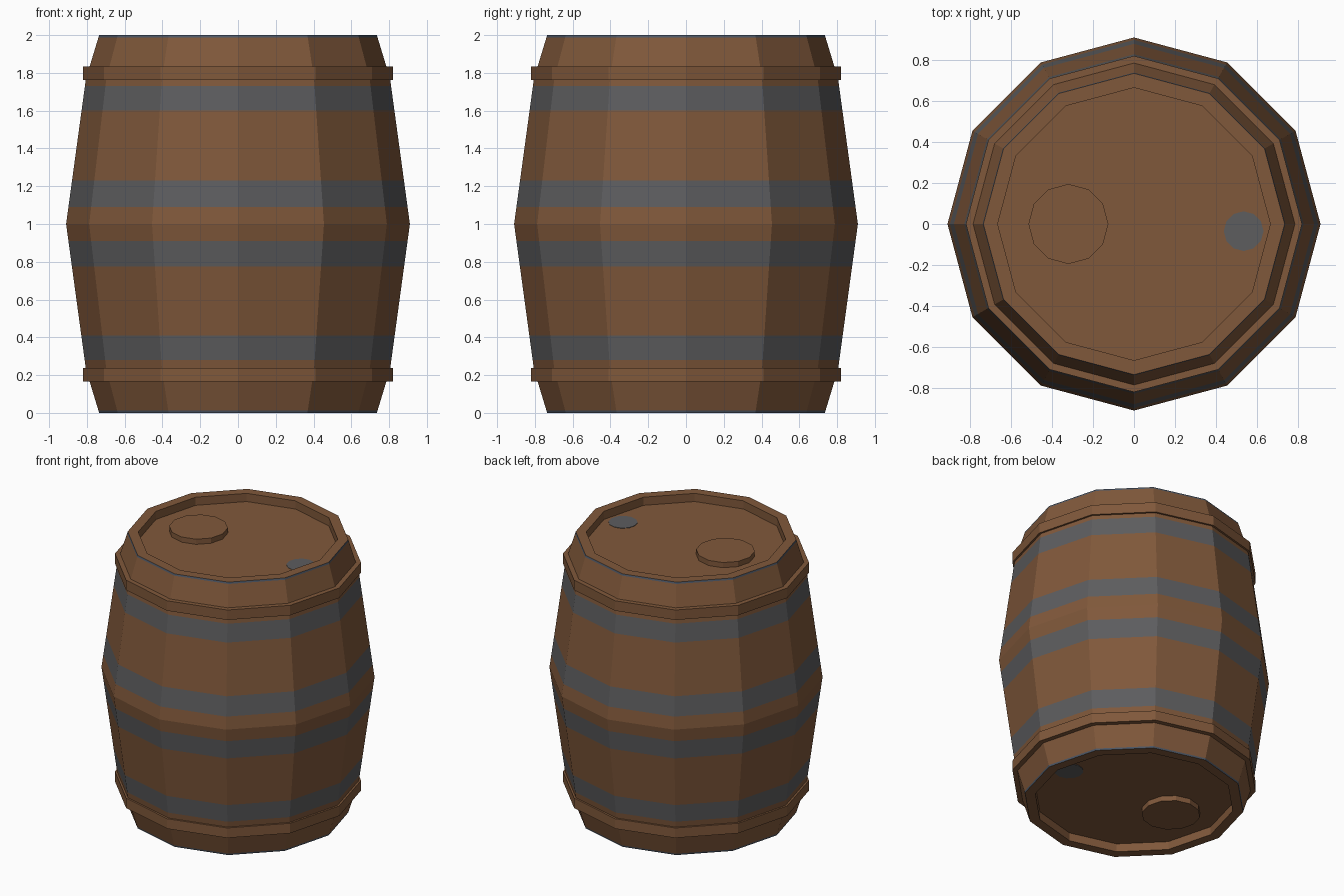
import bpy, bmesh, math

if "Cube" in bpy.data.objects:
    bpy.data.objects.remove(bpy.data.objects["Cube"])


def material(name, rgb):
    m = bpy.data.materials.new(name)
    m.diffuse_color = (*rgb, 1)
    m.use_nodes = True
    m.node_tree.nodes["Principled BSDF"].inputs["Base Color"].default_value = m.diffuse_color
    return m


MATS = [material("brown wood", (0.216, 0.098, 0.043)),
        material("grey metal", (0.109, 0.109, 0.113)),
        material("blue grey edge", (0.075, 0.095, 0.13))]
SIDES = 12
BANDS = [(0.28, 0.41), (0.775, 0.91), (1.09, 1.23), (1.60, 1.73)]


def lathe(name, profile, centre=(0, 0), closed=False, rule=None):
    """Revolve (radius, z) points into flat sides; cap both ends unless closed."""
    bm = bmesh.new()
    rings = []
    for r, z in profile:
        rings.append([bm.verts.new((centre[0] + r * math.cos(math.tau * i / SIDES),
                                    centre[1] + r * math.sin(math.tau * i / SIDES), z))
                      for i in range(SIDES)])
    pairs = list(zip(rings, rings[1:]))
    if closed:
        pairs.append((rings[-1], rings[0]))
    else:
        bm.faces.new(rings[0])
        bm.faces.new(rings[-1])
    for a, b in pairs:
        for i in range(SIDES):
            j = (i + 1) % SIDES
            bm.faces.new((a[i], a[j], b[j], b[i]))
    bmesh.ops.recalc_face_normals(bm, faces=bm.faces[:])
    if rule:
        for f in bm.faces:
            f.material_index = rule(f.calc_center_median(), f.normal)
    mesh = bpy.data.meshes.new(name)
    bm.to_mesh(mesh)
    bm.free()
    for m in MATS:
        mesh.materials.append(m)
    ob = bpy.data.objects.new(name, mesh)
    bpy.context.collection.objects.link(ob)
    return ob


def radius(z):
    """Outer barrel radius at height z, symmetric about the middle."""
    d = abs(z - 1)
    return 0.91 - 0.105 * d / 0.77 if d < 0.77 else 0.805 - 0.07 * (d - 0.77) / 0.23


def body_colour(c, n):
    if math.hypot(c.x, c.y) < 0.7 or abs(n.z) > 0.9:
        return 0
    if abs(c.z - 1) > 0.988:
        return 2
    return int(any(a < c.z < b for a, b in BANDS))


# Barrel body with recessed heads, cut at every colour change
levels = sorted([0, 0.012, 0.23, 1, 1.77, 1.988, 2] + [z for band in BANDS for z in band])
LID = 0.06
profile = ([(0.665, LID), (0.665, 0)] + [(radius(z), z) for z in levels]
           + [(0.665, 2), (0.665, 2 - LID)])
lathe("barrel_body", profile, rule=body_colour)

# Parts repeated at both ends
for end, flip in (("top", lambda z: z), ("bottom", lambda z: 2 - z)):
    lathe(end + "_hoop", [(r, flip(z)) for r, z in
                          ((0.77, 1.762), (0.82, 1.762), (0.82, 1.835), (0.77, 1.835))], closed=True)
    lathe(end + "_plug", [(0.195, flip(1.93)), (0.195, flip(1.978))], centre=(-0.32, 0))
    lathe(end + "_spot", [(0.097, flip(1.937)), (0.097, flip(1.943))], centre=(0.535, -0.035),
          rule=lambda c, n: 1)
